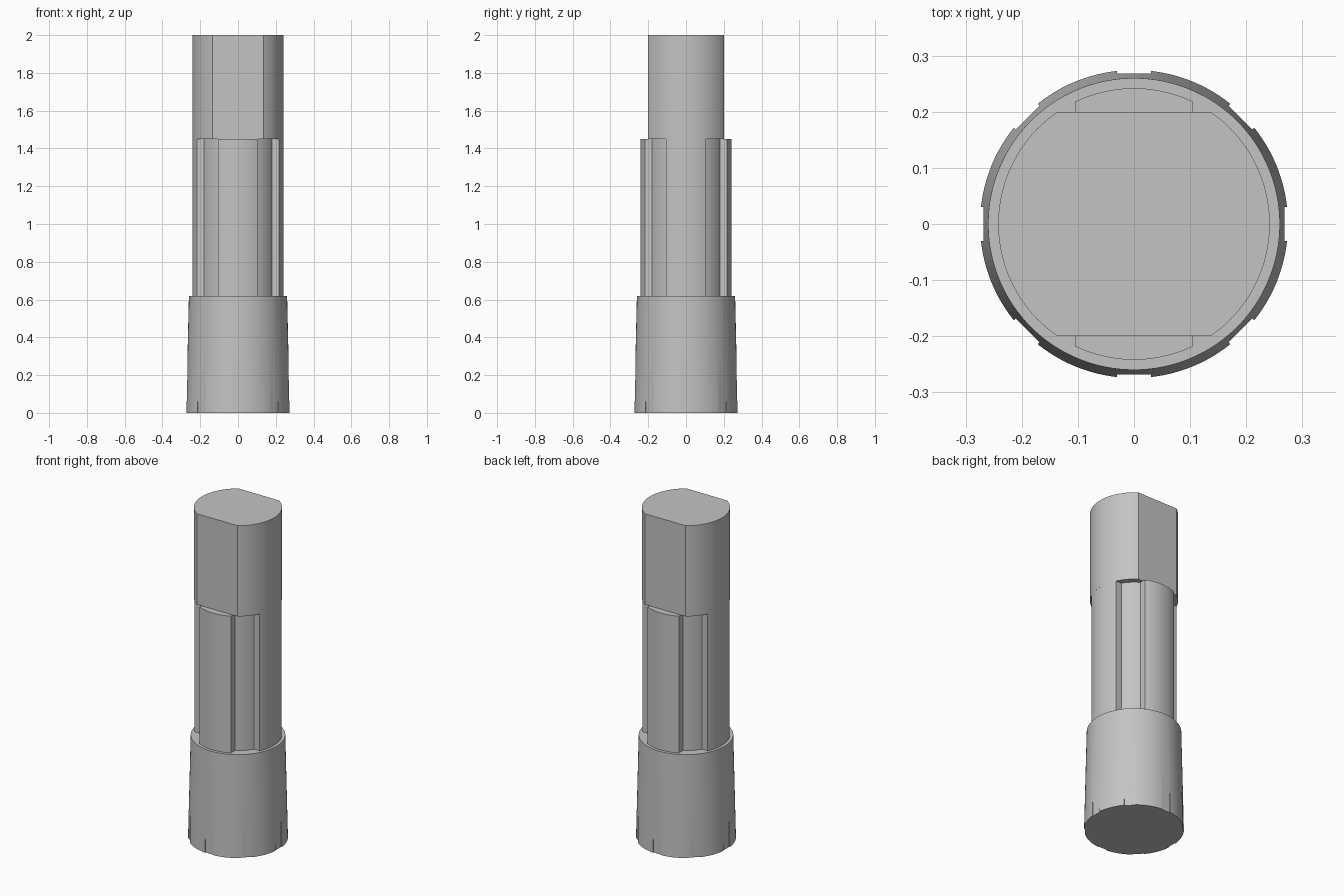
import bpy, bmesh, math
from math import sin, cos, asin, acos, sqrt, pi

if "Cube" in bpy.data.objects:
    bpy.data.objects.remove(bpy.data.objects["Cube"])

R = 0.242            # shaft radius
FLAT = 0.20          # distance of the two flats from the axis
GROOVE_R = 0.208     # radius of the groove floors
KEY = 0.105          # half width of each key
Z_COLLAR, Z_KEYS, Z_TOP = 0.62, 1.45, 2.0

grey = bpy.data.materials.new("plain_grey")
grey.diffuse_color = (0.55, 0.55, 0.55, 1)
grey.use_nodes = True
grey.node_tree.nodes["Principled BSDF"].inputs["Base Color"].default_value = grey.diffuse_color


def arc(r, a0, a1, n):
    return [(r * cos(a0 + (a1 - a0) * i / n), r * sin(a0 + (a1 - a0) * i / n))
            for i in range(n + 1)]


def add_object(name, bm):
    bmesh.ops.recalc_face_normals(bm, faces=bm.faces)
    mesh = bpy.data.meshes.new(name)
    bm.to_mesh(mesh)
    bm.free()
    mesh.materials.append(grey)
    ob = bpy.data.objects.new(name, mesh)
    bpy.context.collection.objects.link(ob)
    return ob


def loft(name, sections):
    """Solid through (outline, z) sections with equal point counts."""
    bm = bmesh.new()
    rings = [[bm.verts.new((x, y, z)) for x, y in pts] for pts, z in sections]
    n = len(rings[0])
    for a, b in zip(rings, rings[1:]):
        for i in range(n):
            j = (i + 1) % n
            bm.faces.new((a[i], a[j], b[j], b[i]))
    bm.faces.new(rings[0][::-1])
    bm.faces.new(rings[-1])
    return add_object(name, bm)


def smooth(ob):
    bpy.ops.object.select_all(action='DESELECT')
    ob.select_set(True)
    bpy.context.view_layer.objects.active = ob
    bpy.ops.object.shade_smooth_by_angle(angle=math.radians(30))


# Upper shaft with two parallel flats
a = asin(FLAT / R)
upper = arc(R, -a, a, 48) + arc(R, pi - a, pi + a, 48)
smooth(loft("upper_shaft", [(upper, Z_KEYS), (upper, Z_TOP)]))

# Middle shaft: four keys separated by diagonal grooves
key_angle, floor_angle = asin(KEY / R), asin(KEY / GROOVE_R)
quarter = (arc(R, -key_angle, key_angle, 20)
           + arc(GROOVE_R, floor_angle, pi / 2 - floor_angle, 14))
keyed = []
for q in range(4):
    c, s = cos(q * pi / 2), sin(q * pi / 2)
    keyed += [(x * c - y * s, x * s + y * c) for x, y in quarter]
smooth(loft("keyed_shaft", [(keyed, Z_COLLAR - 0.1), (keyed, Z_KEYS)]))

# Tapered collar
collar = loft("collar", [(arc(0.2745, 0, 2 * pi, 128)[:-1], 0),
                         (arc(0.26, 0, 2 * pi, 128)[:-1], Z_COLLAR)])

# Eight shallow notches round the foot of the collar
bm = bmesh.new()
for k in range(8):
    t = k * pi / 4
    corners = []
    for z in (-0.1, 0.5):
        for d, w in ((0.268, -0.03), (0.32, -0.03), (0.32, 0.03), (0.268, 0.03)):
            corners.append(bm.verts.new((d * cos(t) - w * sin(t),
                                         d * sin(t) + w * cos(t), z)))
    lo, hi = corners[:4], corners[4:]
    bm.faces.new(lo[::-1])
    bm.faces.new(hi)
    for i in range(4):
        j = (i + 1) % 4
        bm.faces.new((lo[i], lo[j], hi[j], hi[i]))
cutter = add_object("notch_cutter", bm)
cutter.hide_render = True

cut = collar.modifiers.new("notches", 'BOOLEAN')
cut.operation, cut.solver, cut.object = 'DIFFERENCE', 'EXACT', cutter
bpy.context.view_layer.objects.active = collar
bpy.ops.object.modifier_apply(modifier=cut.name)
bpy.data.objects.remove(cutter)
smooth(collar)
